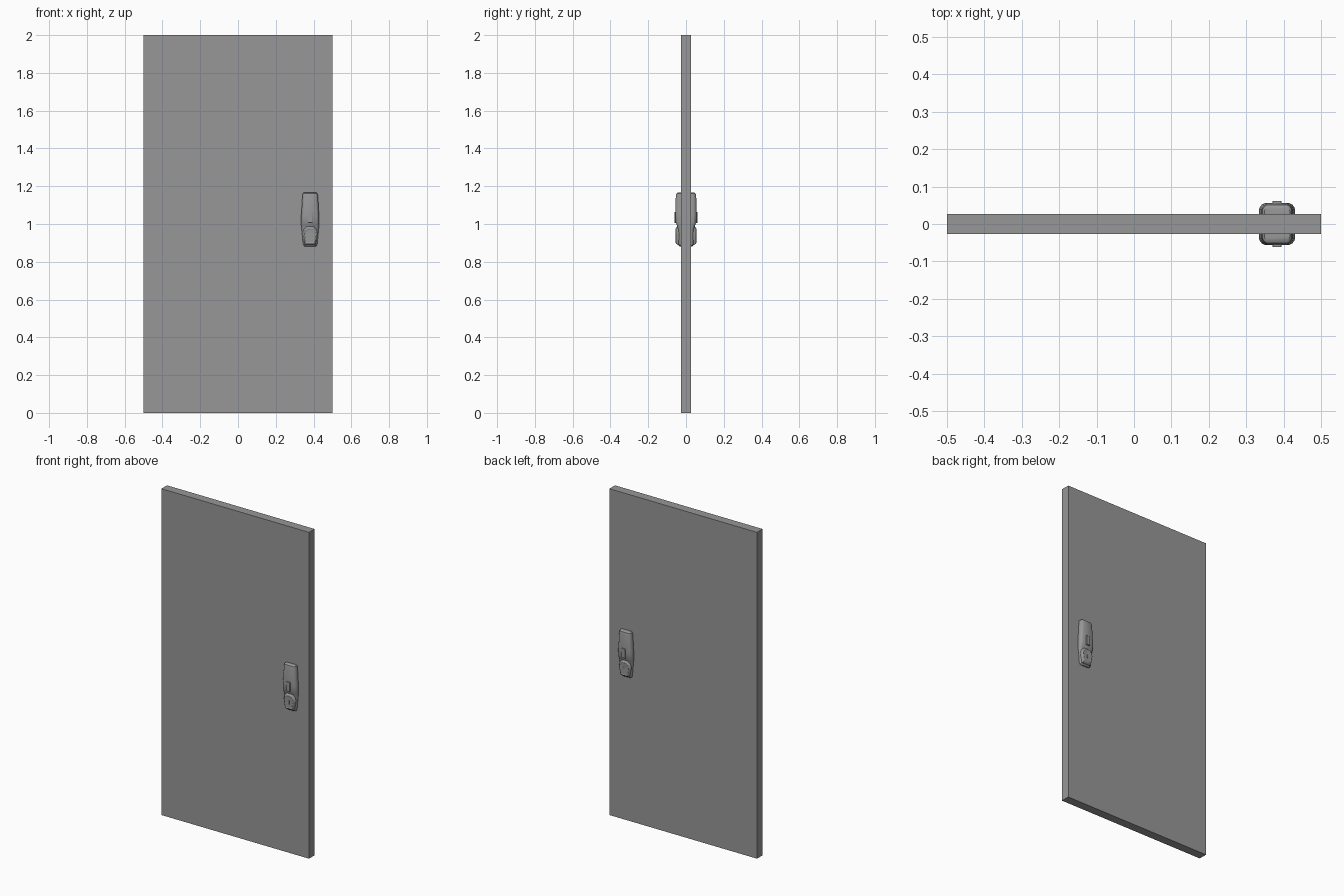
import bpy, bmesh

if "Cube" in bpy.data.objects:
    bpy.data.objects.remove(bpy.data.objects["Cube"])

CX = 0.382  # centre line of the lock

grey = bpy.data.materials.new("dark_grey")
grey.diffuse_color = (0.31, 0.31, 0.31, 1)
grey.use_nodes = True
grey.node_tree.nodes["Principled BSDF"].inputs["Base Color"].default_value = grey.diffuse_color


def make_object(name, bm, bevel=0, mirror=True):
    bmesh.ops.recalc_face_normals(bm, faces=bm.faces)
    me = bpy.data.meshes.new(name)
    bm.to_mesh(me)
    bm.free()
    me.materials.append(grey)
    ob = bpy.data.objects.new(name, me)
    bpy.context.collection.objects.link(ob)
    if bevel:
        m = ob.modifiers.new("bevel", 'BEVEL')
        m.width, m.segments, m.limit_method = bevel, 2, 'ANGLE'
    if mirror:  # same part on the back of the door
        m = ob.modifiers.new("mirror", 'MIRROR')
        m.use_axis = (False, True, False)
        m.use_mirror_merge = False
    return ob


def smooth(ob):
    bpy.ops.object.select_all(action='DESELECT')
    ob.select_set(True)
    bpy.context.view_layer.objects.active = ob
    bpy.ops.object.shade_smooth_by_angle(angle=0.6)


def loft(rings):
    bm = bmesh.new()
    loops = [[bm.verts.new(p) for p in ring] for ring in rings]
    n = len(loops[0])
    for a, b in zip(loops, loops[1:]):
        for i in range(n):
            j = (i + 1) % n
            bm.faces.new((a[i], a[j], b[j], b[i]))
    bm.faces.new(loops[0])
    bm.faces.new(loops[-1])
    return bm


def raised(name, outline, levels, cz, bevel=0):
    # outline of (x, z) pairs stacked toward the front as (depth, scale)
    rings = [[(CX + x * s, -d, cz + (z - cz) * s) for x, z in outline]
             for d, s in levels]
    smooth(make_object(name, loft(rings), bevel))


# door slab
bm = bmesh.new()
bmesh.ops.create_cube(bm, size=1)
bmesh.ops.scale(bm, vec=(1, 0.054, 2), verts=bm.verts)
bmesh.ops.translate(bm, vec=(0, 0, 1), verts=bm.verts)
make_object("door_slab", bm, mirror=False)

# lock housing: rounded cross-sections (z, half width, depth)
sections = [(1.166, .034, .044), (1.161, .039, .051), (1.148, .041, .054),
            (1.06, .046, .056), (1.045, .048, .056), (1.01, .048, .055),
            (0.99, .047, .047), (0.97, .045, .041), (0.93, .041, .041),
            (0.895, .038, .040), (0.885, .034, .038), (0.881, .028, .034)]
half = [(1, 0), (1, .5), (.95, .68), (.84, .88), (.68, 1)]
base = 0.024
rings = []
for z, w, d in sections:
    side = [(u * w, base + t * (d - base)) for u, t in half]
    pts = side + [(-x, y) for x, y in reversed(side)]
    rings.append([(CX + x, -y, z) for x, y in pts])
smooth(make_object("lock_housing", loft(rings)))

# slide button
slot = [(-.012, 1.006), (.012, 1.006), (.012, 1.064), (-.012, 1.064)]
raised("slide_button", slot, [(.05, 1), (.062, 1)], 1.036, .0015)

# lower turn knob with domed top and shallow dished face
knob = [(-.029, .890), (.029, .890), (.040, .950), (.034, .972),
        (.018, .987), (-.018, .987), (-.034, .972), (-.040, .950)]
raised("turn_knob", knob,
       [(.03, 1), (.045, 1), (.053, .88), (.055, .76), (.053, .70)], .937, .002)

# key slot insert
key = [(-.003, .925), (.003, .925), (.003, .947), (-.003, .947)]
raised("key_slot", key, [(.05, 1), (.056, 1)], .936)
